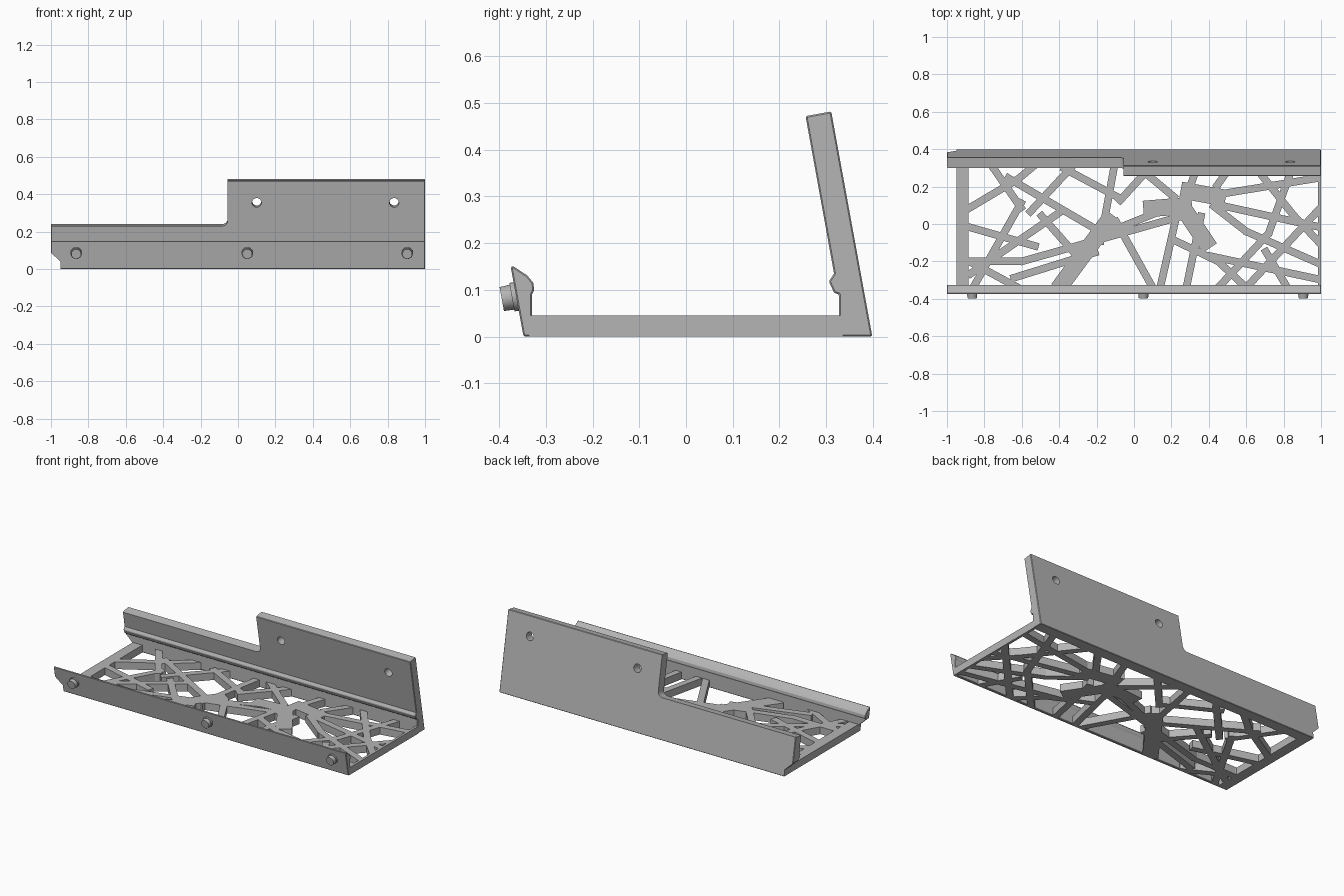
import bpy
import bmesh
import math
from mathutils import Vector, Matrix

if "Cube" in bpy.data.objects:
    bpy.data.objects.remove(bpy.data.objects["Cube"], do_unlink=True)

grey = bpy.data.materials.new("plain grey")
grey.use_nodes = True
colour = (0.46, 0.46, 0.46, 1)
grey.diffuse_color = colour
grey.node_tree.nodes["Principled BSDF"].inputs["Base Color"].default_value = colour

TILT = 0.18  # lean of both walls, in radians
WALL_NORMAL = Vector((0, math.cos(TILT), math.sin(TILT)))


def finish(bm, name):
    bmesh.ops.recalc_face_normals(bm, faces=bm.faces)
    mesh = bpy.data.meshes.new(name)
    bm.to_mesh(mesh)
    bm.free()
    mesh.materials.append(grey)
    obj = bpy.data.objects.new(name, mesh)
    bpy.context.collection.objects.link(obj)
    return obj


def add_prism(bm, points, place, start, end):
    """Extrude a 2D outline; place(u, v, t) maps it into space."""
    low = [bm.verts.new(place(u, v, start)) for u, v in points]
    high = [bm.verts.new(place(u, v, end)) for u, v in points]
    bm.faces.new(low[::-1])
    bm.faces.new(high)
    for i in range(len(points)):
        j = (i + 1) % len(points)
        bm.faces.new((low[i], low[j], high[j], high[i]))


def add_cylinder(bm, centre, direction, radius, depth, tip_radius=None):
    turn = direction.to_track_quat('Z', 'Y').to_matrix().to_4x4()
    bmesh.ops.create_cone(bm, cap_ends=True, segments=32, radius1=radius,
                          radius2=tip_radius or radius, depth=depth,
                          matrix=Matrix.Translation(centre) @ turn)


def combine(obj, other, operation, use_self=False):
    mod = obj.modifiers.new("cut", 'BOOLEAN')
    mod.operation = operation
    mod.solver = 'EXACT'
    mod.use_self = use_self
    mod.object = other
    bpy.context.view_layer.objects.active = obj
    bpy.ops.object.modifier_apply(modifier=mod.name)
    bpy.data.objects.remove(other, do_unlink=True)


def along_x(u, v, t):
    return (t, u, v)


def along_y(u, v, t):
    return (u, t, v)


def along_z(u, v, t):
    return (u, v, t)


def make_wall(name, profile):
    bm = bmesh.new()
    add_prism(bm, profile, along_x, -1, 1)
    bmesh.ops.recalc_face_normals(bm, faces=bm.faces)
    sharp = [e for e in bm.edges if e.calc_face_angle(0) > 0.9]
    bmesh.ops.bevel(bm, geom=sharp, offset=0.003, segments=1,
                    affect='EDGES', clamp_overlap=True)
    wall = finish(bm, name)
    # Notched lower left corner
    bm = bmesh.new()
    notch = [(-1.1, -0.1), (-0.95, -0.1), (-0.95, 0.04), (-1, 0.088), (-1.1, 0.184)]
    add_prism(bm, notch, along_y, -1, 1)
    combine(wall, finish(bm, "notch_cutter"), 'DIFFERENCE')
    return wall


# Leaning walls with their clip ridges
back_wall = make_wall("back_wall", [
    (0.399, 0), (0.311, 0.482), (0.256, 0.472), (0.317, 0.135),
    (0.306, 0.118), (0.317, 0.094), (0.328, 0.09), (0.328, 0)])
front_wall = make_wall("front_wall", [
    (-0.348, 0), (-0.33, 0), (-0.33, 0.09), (-0.325, 0.1), (-0.327, 0.115),
    (-0.34, 0.131), (-0.372, 0.152), (-0.375, 0.147)])

# Lowered section of the back wall with a rounded inner corner
bm = bmesh.new()
arc = [(-0.085 + 0.03 * math.sin(a), 0.03 - 0.03 * math.cos(a))
       for a in [math.pi / 2 * i / 8 for i in range(9)]]
add_prism(bm, [(-1.1, 0)] + arc + [(-0.055, 0.4), (-1.1, 0.4)], along_y, -0.2, 0.1)
bm.transform(Matrix.Translation((0, 0.354, 0.24)) @ Matrix.Rotation(TILT, 4, 'X'))
combine(back_wall, finish(bm, "step_cutter"), 'DIFFERENCE')

# Screw holes
for x in (0.1, 0.835):
    bm = bmesh.new()
    add_cylinder(bm, Vector((x, 0.305, 0.36)), WALL_NORMAL, 0.025, 0.2)
    combine(back_wall, finish(bm, "hole_cutter"), 'DIFFERENCE')

# Pegs on the front wall
for side, x in (("right", -0.865), ("middle", 0.05), ("left", 0.905)):
    bm = bmesh.new()
    root = Vector((x, -0.363, 0.086))
    add_cylinder(bm, root, -WALL_NORMAL, 0.031, 0.02)
    add_cylinder(bm, root - WALL_NORMAL * 0.011, -WALL_NORMAL, 0.028, 0.042, 0.026)
    finish(bm, side + "_peg")

# Floor struts in hundredths: each row is a path of x, y pairs
left_struts = [
    (-94, 5, -62, 24, -50, 34), (-78, 34, -60, 8), (-68, 25, -20, -3),
    (-30, 34, -56, 6), (-38, 30, -8, 14), (-10, 34, -18, -10),
    (-94, -20, -60, -20, 25, 4), (-60, 12, -86, -34), (-94, 0, -52, -12),
    (-88, -27, -40, 6), (-88, -20, -62, -34), (-65, -29, -20, -15),
    (-50, 5, -28, -20), (-10, 2, 10, -34), (-18, -6, 22, 10),
    (22, 14, -2, 34), (-8, 12, 12, 34)]
right_struts = [
    (30, 20, 35, 34), (44, 20, 54, 34), (42, 10, 60, -4, 101, -22),
    (24, 10, 14, -34), (20, -8, 45, -20, 60, -34), (36, 5, 28, -34),
    (46, 16, 101, 25), (46, 10, 101, -2), (62, 34, 85, 5, 101, -12),
    (86, 34, 72, -5, 45, -34), (101, 10, 60, -34), (40, -17, 101, -30),
    (70, -14, 82, -34)]
wide_struts = [(-40, -34, -12, 4), (6, 8, 30, 10), (48, 14, 26, 18), (24, 12, 40, -12)]
groups = [(left_struts, 0.04), (right_struts, 0.04), (wide_struts, 0.09),
          ([(-92, -36, -92, 36)], 0.07), ([(100, -36, 100, 36)], 0.03)]

bm = bmesh.new()
count = 0
for paths, width in groups:
    for path in paths:
        points = [Vector((path[i], path[i + 1])) / 100 for i in range(0, len(path), 2)]
        for a, b in zip(points, points[1:]):
            run = (b - a).normalized()
            side = Vector((-run.y, run.x)) * width / 2
            a, b = a - run * 0.01, b + run * 0.01
            count += 1
            lift = 0.1 + count * 0.001
            add_prism(bm, [a + side, a - side, b - side, b + side], along_z, -lift, lift)
struts = finish(bm, "strut_helper")

# Floor slab reduced to the strut pattern
bm = bmesh.new()
add_prism(bm, [(-0.95, -0.336), (1, -0.336), (1, 0.336), (-0.95, 0.336)],
          along_z, 0, 0.045)
floor = finish(bm, "lattice_floor")
combine(floor, struts, 'INTERSECT', use_self=True)

# Smooth the round parts and keep crisp edges
for obj in bpy.context.collection.objects:
    if obj.type == 'MESH' and obj.name.endswith(("wall", "peg")):
        bpy.ops.object.select_all(action='DESELECT')
        obj.select_set(True)
        bpy.context.view_layer.objects.active = obj
        bpy.ops.object.shade_smooth_by_angle(angle=math.radians(25))
